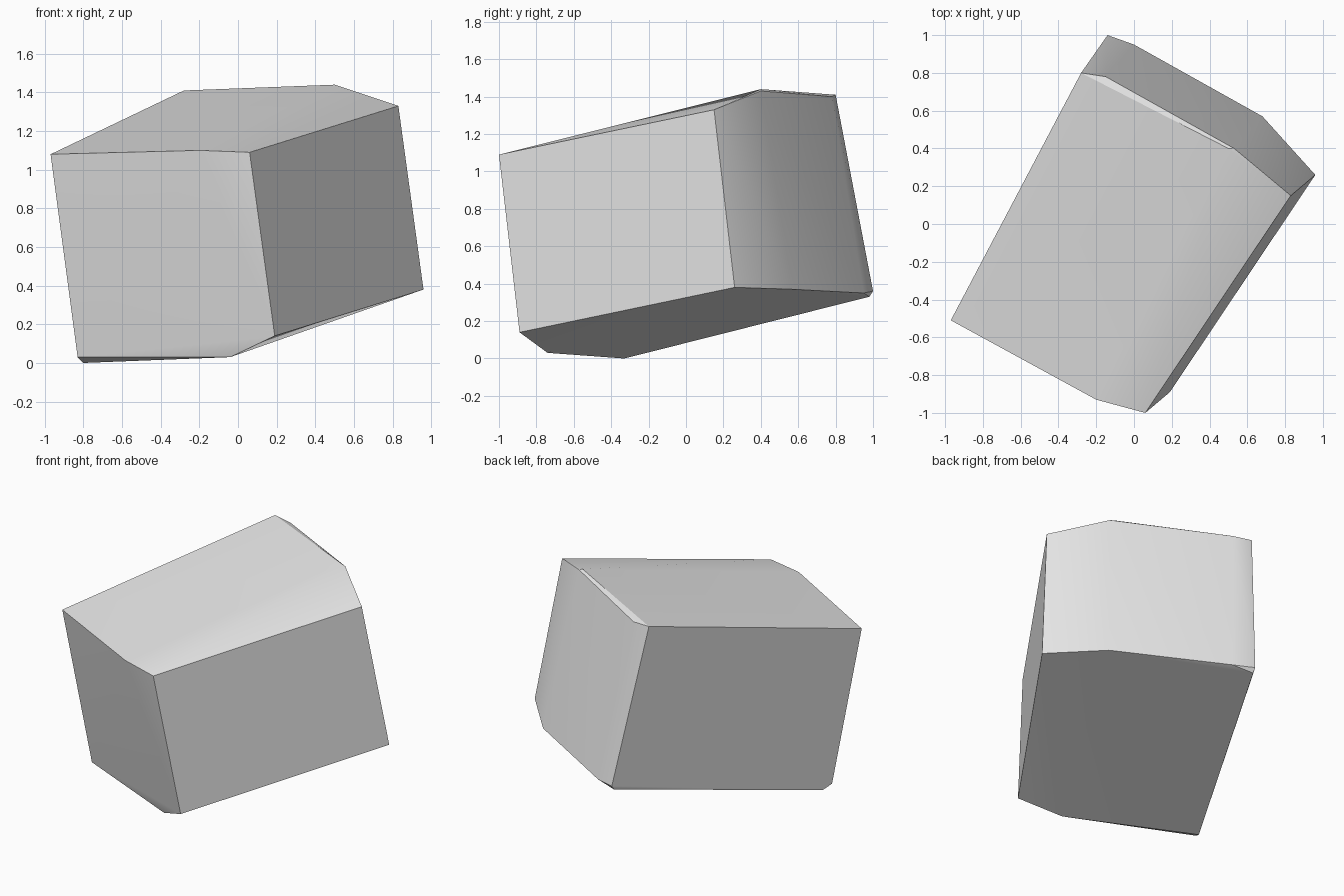
import bpy
import bmesh
import math

cube = bpy.data.objects.get("Cube")
if cube:
    bpy.data.objects.remove(cube, do_unlink=True)

# One plain grey stone colour
grey = bpy.data.materials.new("stone_grey")
grey.use_nodes = True
colour = (0.8, 0.8, 0.8, 1.0)
grey.diffuse_color = colour
grey.node_tree.nodes["Principled BSDF"].inputs["Base Color"].default_value = colour

# Corners of the tilted, chamfered block
top_corners = [
    (-0.97, -0.51, 1.08), (-0.20, -0.93, 1.10), (0.06, -1.00, 1.09),
    (0.83, 0.15, 1.33), (0.50, 0.40, 1.44), (0.53, 0.40, 1.43),
    (-0.28, 0.80, 1.41), (-0.15, 0.78, 1.40),
]
bottom_corners = [
    (-0.83, -0.39, 0.03), (-0.80, -0.33, 0.00), (-0.04, -0.74, 0.03),
    (0.19, -0.89, 0.14), (0.96, 0.26, 0.38), (0.68, 0.57, 0.37),
    (0.00, 0.95, 0.35), (-0.14, 1.00, 0.36), (-0.14, 0.98, 0.33),
]

# Wrap the corners in a convex shell and merge nearly flat neighbours
bm = bmesh.new()
for co in top_corners + bottom_corners:
    bm.verts.new(co)
hull = bmesh.ops.convex_hull(bm, input=bm.verts[:])
loose = [v for v in bm.verts if not v.link_faces]
bmesh.ops.delete(bm, geom=loose, context="VERTS")
bmesh.ops.dissolve_limit(bm, angle_limit=math.radians(4),
                         verts=bm.verts[:], edges=bm.edges[:])
bmesh.ops.recalc_face_normals(bm, faces=bm.faces[:])
mesh = bpy.data.meshes.new("stone_block")
bm.to_mesh(mesh)
bm.free()
mesh.materials.append(grey)

block = bpy.data.objects.new("stone_block", mesh)
bpy.context.collection.objects.link(block)

# Soft chamfers, crisp main edges
bpy.ops.object.select_all(action="DESELECT")
block.select_set(True)
bpy.context.view_layer.objects.active = block
bpy.ops.object.shade_smooth_by_angle(angle=math.radians(30))
weighted = block.modifiers.new("weighted_normals", "WEIGHTED_NORMAL")
weighted.keep_sharp = True
